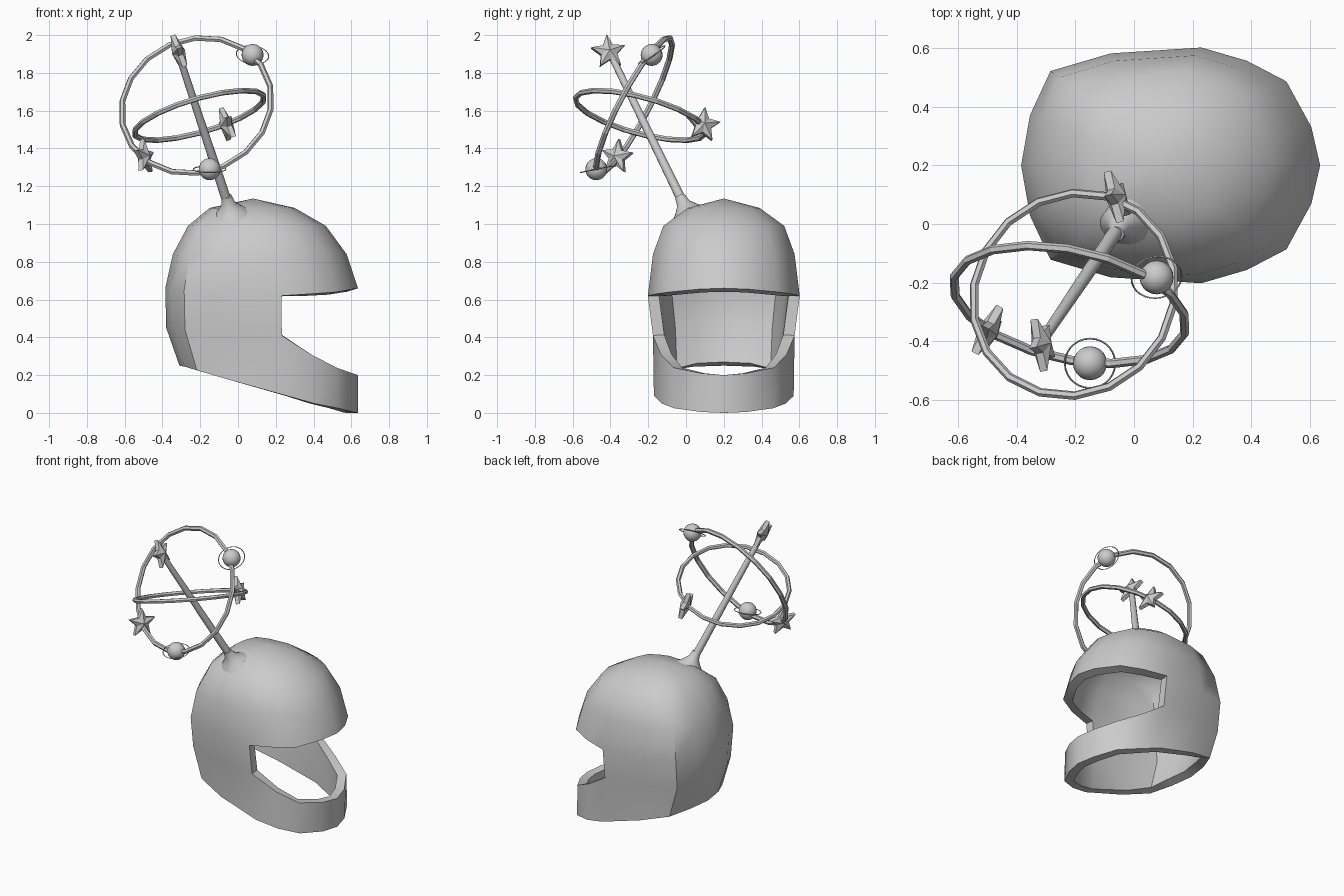
import bpy, bmesh, math
from mathutils import Vector, Matrix

if "Cube" in bpy.data.objects:
    bpy.data.objects.remove(bpy.data.objects["Cube"])


def finish(name, bm, smooth=None):
    bmesh.ops.recalc_face_normals(bm, faces=bm.faces[:])
    me = bpy.data.meshes.new(name)
    bm.to_mesh(me)
    bm.free()
    ob = bpy.data.objects.new(name, me)
    bpy.context.collection.objects.link(ob)
    if smooth:
        shade(ob, smooth)
    return ob


def shade(ob, angle):
    bpy.ops.object.select_all(action='DESELECT')
    bpy.context.view_layer.objects.active = ob
    ob.select_set(True)
    bpy.ops.object.shade_smooth_by_angle(angle=math.radians(angle))


def place(center, normal, up=(0, 0, 1)):
    # local z -> normal, local y -> roughly up
    n = Vector(normal).normalized()
    x = Vector(up).cross(n).normalized()
    m = Matrix((x, n.cross(x), n)).transposed().to_4x4()
    return Matrix.Translation(center) @ m


def lathe(name, profile, mat, segs, closed=False, smooth=40):
    bm = bmesh.new()
    rings = []
    for r, z in profile:
        rings.append([bm.verts.new(mat @ Vector((r * math.cos(2 * math.pi * i / segs),
                                                 r * math.sin(2 * math.pi * i / segs), z)))
                      for i in range(segs)])
    pairs = list(zip(rings, rings[1:]))
    if closed:
        pairs.append((rings[-1], rings[0]))
    else:
        bm.faces.new(rings[0])
        bm.faces.new(rings[-1])
    for a, b in pairs:
        for i in range(segs):
            j = (i + 1) % segs
            bm.faces.new((a[i], a[j], b[j], b[i]))
    return finish(name, bm, smooth)


def hoop(name, center, normal, radius, thick, segs, sides=6, smooth=None):
    prof = [(radius + thick * math.cos(2 * math.pi * k / sides),
             thick * math.sin(2 * math.pi * k / sides)) for k in range(sides)]
    return lathe(name, prof, place(center, normal, (0, 1, 0.3)), segs, True, smooth)


def star(name, center, normal, roll, radius=0.095, depth=0.036):
    bm = bmesh.new()
    mat = place(center, normal) @ Matrix.Rotation(math.radians(roll), 4, 'Z')
    rims = []
    for z in (-0.013, 0.013):
        rims.append([bm.verts.new(mat @ Vector((
            (radius if i % 2 == 0 else radius * 0.47) * math.cos(math.pi / 2 + i * math.pi / 5),
            (radius if i % 2 == 0 else radius * 0.47) * math.sin(math.pi / 2 + i * math.pi / 5), z)))
            for i in range(10)])
    tips = [bm.verts.new(mat @ Vector((0, 0, z))) for z in (-depth, depth)]
    for i in range(10):
        j = (i + 1) % 10
        bm.faces.new((rims[0][i], rims[0][j], rims[1][j], rims[1][i]))
        for rim, tip in zip(rims, tips):
            bm.faces.new((rim[i], rim[j], tip))
    return finish(name, bm)


def planet(name, center, normal):
    bm = bmesh.new()
    bmesh.ops.create_uvsphere(bm, u_segments=20, v_segments=12, radius=0.058,
                              matrix=Matrix.Translation(center))
    finish(name, bm, 60)
    hoop(name + "_ring", center, normal, 0.086, 0.003, 28, 4)


# Helmet shell: half plan outline, mirrored, lofted through rows from rim to crown
plan = [(.635, 0), (.605, .13), (.52, .285), (.385, .355), (.23, .4),
        (-.08, .38), (-.285, .32), (-.355, .17), (-.385, 0)]
rows = [  # back x, front x, half width, heights along the plan
    (-.31, .635, .37, [0, .005, .025, .05, .09, .17, .225, .245, .25]),
    (-.38, .635, .375, [.2, .21, .24, .31, .41, .43, .44, .45, .45]),
    (-.385, .635, .402, [.66, .655, .64, .63, .62, .63, .65, .66, .66]),
    (-.345, .575, .375, [.84] * 9),
    (-.265, .465, .32, [.99] * 9),
    (-.15, .30, .19, [1.085] * 9)]
cols = list(range(9)) + list(range(-7, 0))
bm = bmesh.new()
grid = []
for xb, xf, w, zs in rows:
    ring = []
    for c in cols:
        px, py = plan[abs(c)]
        ring.append(bm.verts.new((xb + (px + .385) / 1.02 * (xf - xb),
                                  .2 + math.copysign(py / .4 * w, c), zs[abs(c)])))
    grid.append(ring)
crown = bm.verts.new((.08, .2, 1.135))
for r in range(5):
    for i in range(16):
        if r == 1 and (i < 4 or i >= 12):   # face opening
            continue
        j = (i + 1) % 16
        bm.faces.new((grid[r][i], grid[r][j], grid[r + 1][j], grid[r + 1][i]))
for i in range(16):
    bm.faces.new((grid[5][i], grid[5][(i + 1) % 16], crown))
helmet = finish("helmet_shell", bm)
sol = helmet.modifiers.new("thickness", 'SOLIDIFY')
sol.thickness = 0.06
sol.offset = -1
bpy.context.view_layer.objects.active = helmet
bpy.ops.object.modifier_apply(modifier="thickness")
shade(helmet, 45)

# Antenna: flared base and leaning rod
foot, tip = Vector((-.045, 0, 1.08)), Vector((-.315, -.4, 1.9))
axis = tip - foot
lathe("antenna_base", [(.11, -.04), (.108, -.02), (.065, .02), (.036, .055), (.027, .1)],
      place((-.04, .01, 1.06), (-.2, -.42, .85)), 20)
lathe("antenna_rod", [(.026, 0), (.018, axis.length)], place(foot, axis), 10)

# Orbit hoops
hoop("upright_orbit", (-.22, -.275, 1.627), (-.19, -.87, .46), .405, .016, 18)
hoop("level_orbit", (-.205, -.24, 1.575), (-.27, .25, .93), .358, .015, 18)

# Stars and ringed planets
star("top_star", (-.315, -.41, 1.91), (.93, .15, .33), 4)
star("level_star", (-.06, .09, 1.525), (.92, .28, .28), -10)
star("lower_star", (-.497, -.365, 1.355), (.86, -.45, .15), -4)
planet("upper_planet", (.077, -.182, 1.895), (.1, -.55, .8))
planet("lower_planet", (-.15, -.475, 1.29), (0, -.2, .97))
